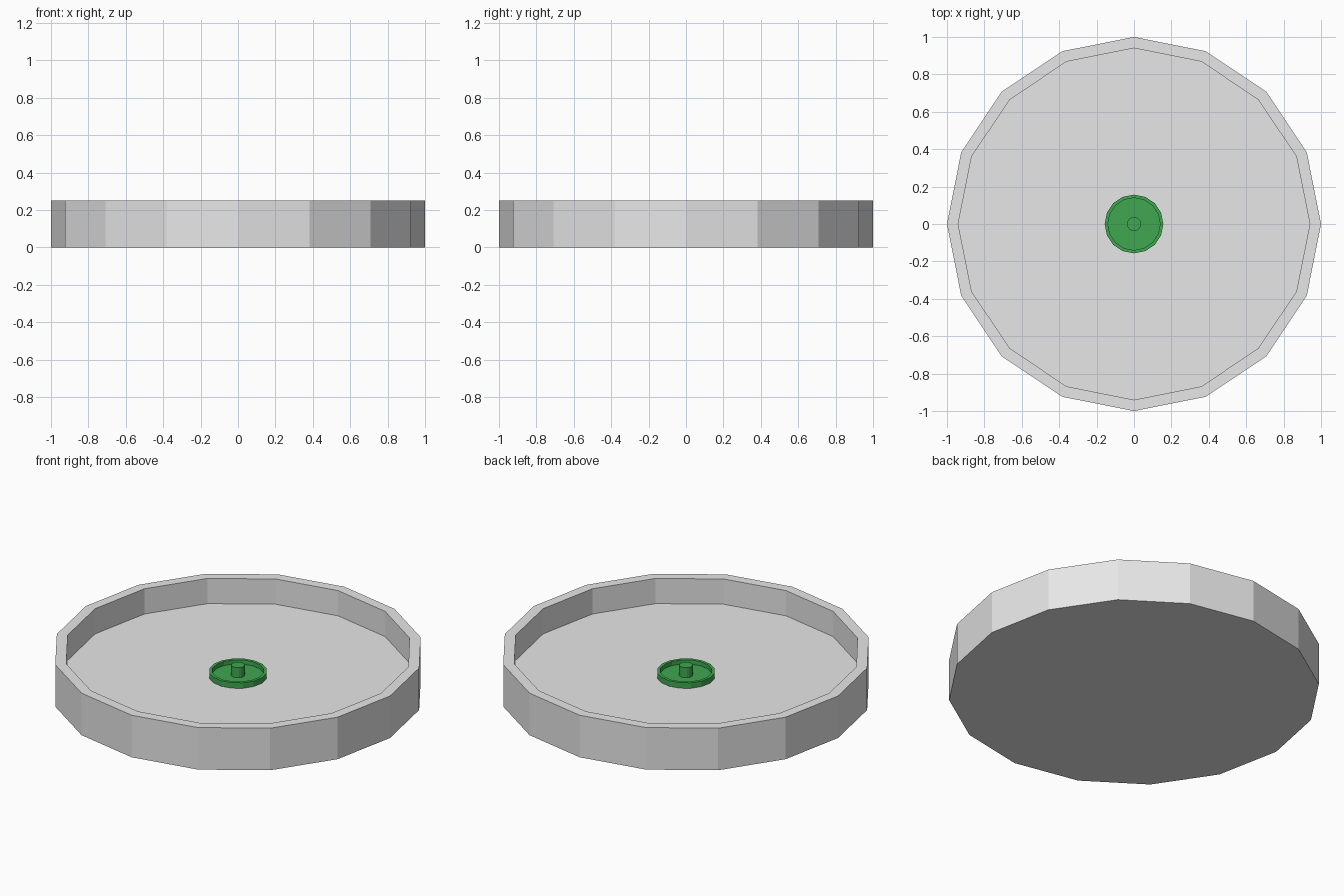
import bpy, bmesh, math

if "Cube" in bpy.data.objects:
    bpy.data.objects.remove(bpy.data.objects["Cube"])


def material(name, rgb):
    m = bpy.data.materials.new(name)
    m.diffuse_color = (*rgb, 1)
    m.use_nodes = True
    m.node_tree.nodes["Principled BSDF"].inputs["Base Color"].default_value = m.diffuse_color
    return m


def lathe(name, profile, sides, mat):
    """Revolve (radius, z) points about z; both ends are closed by caps."""
    bm = bmesh.new()
    rings = [[bm.verts.new((r * math.cos(2 * math.pi * i / sides),
                            r * math.sin(2 * math.pi * i / sides), z))
              for i in range(sides)] for r, z in profile]
    for a, b in zip(rings, rings[1:]):
        for i in range(sides):
            j = (i + 1) % sides
            bm.faces.new((a[i], a[j], b[j], b[i]))
    bm.faces.new(rings[0][::-1])
    bm.faces.new(rings[-1])
    bmesh.ops.recalc_face_normals(bm, faces=bm.faces)
    me = bpy.data.meshes.new(name)
    bm.to_mesh(me)
    bm.free()
    me.materials.append(mat)
    ob = bpy.data.objects.new(name, me)
    bpy.context.collection.objects.link(ob)
    return ob


grey = material("light grey", (0.8, 0.8, 0.8))
green = material("green", (0.05, 0.39, 0.083))

# Shallow tray with a raised rim
lathe("tray", [(1, 0), (1, 0.25), (0.94, 0.25), (0.94, 0.10)], 16, grey)

# Small green dish with a lip, and a central peg
lathe("dish", [(0.157, 0.10), (0.157, 0.133), (0.14, 0.133), (0.14, 0.108)], 16, green)
lathe("peg", [(0.037, 0.105), (0.037, 0.168)], 16, green)
